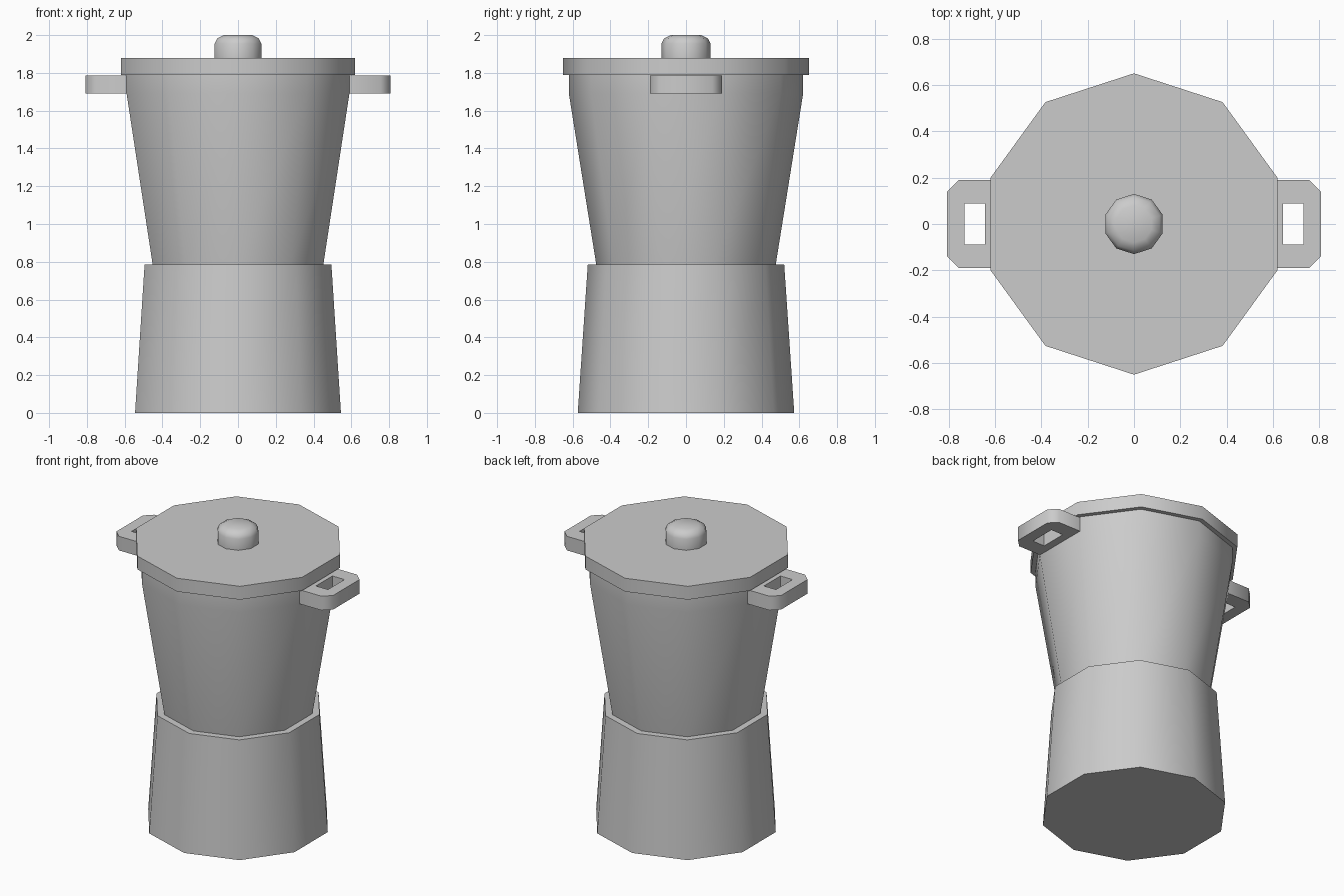
import bpy, bmesh, math

cube = bpy.data.objects.get("Cube")
if cube:
    bpy.data.objects.remove(cube)

metal = bpy.data.materials.new("brushed_grey_metal")
metal.use_nodes = True
GREY = (0.6, 0.6, 0.6, 1)
metal.diffuse_color = GREY
metal.node_tree.nodes["Principled BSDF"].inputs["Base Color"].default_value = GREY


def finish(name, bm):
    bmesh.ops.recalc_face_normals(bm, faces=bm.faces)
    mesh = bpy.data.meshes.new(name)
    bm.to_mesh(mesh)
    bm.free()
    mesh.materials.append(metal)
    obj = bpy.data.objects.new(name, mesh)
    bpy.context.collection.objects.link(obj)
    bpy.ops.object.select_all(action='DESELECT')
    obj.select_set(True)
    bpy.context.view_layer.objects.active = obj
    bpy.ops.object.shade_smooth_by_angle(angle=math.radians(50))
    return obj


def turned(name, profile, sides=10):
    """Closed ten-sided solid from (radius, height) pairs, corners on the y axis."""
    bm = bmesh.new()
    rings = []
    for r, z in profile:
        angles = [math.pi / 2 + math.tau * i / sides for i in range(sides)]
        rings.append([bm.verts.new((r * math.cos(a), r * math.sin(a), z)) for a in angles])
    for low, high in zip(rings, rings[1:]):
        for i in range(sides):
            j = (i + 1) % sides
            bm.faces.new((low[i], low[j], high[j], high[i]))
    bm.faces.new(rings[0])
    bm.faces.new(rings[-1])
    return finish(name, bm)


def handle(name, side):
    """Flat lug with clipped outer corners and a rectangular slot."""
    outer = [(0.58, -0.19), (0.755, -0.19), (0.807, -0.14),
             (0.807, 0.14), (0.755, 0.19), (0.58, 0.19)]
    slot = [(0.642, -0.088), (0.732, -0.088), (0.732, 0.088), (0.642, 0.088)]
    bm = bmesh.new()
    edges = []
    for loop in (outer, slot):
        verts = [bm.verts.new((side * x, y, 1.69)) for x, y in loop]
        edges += [bm.edges.new((v, verts[i - 1])) for i, v in enumerate(verts)]
    bmesh.ops.triangle_fill(bm, use_beauty=True, edges=edges)
    top = bmesh.ops.extrude_face_region(bm, geom=bm.faces[:], use_keep_orig=True)
    moved = [g for g in top["geom"] if isinstance(g, bmesh.types.BMVert)]
    bmesh.ops.translate(bm, verts=moved, vec=(0, 0, 0.095))
    return finish(name, bm)


# Body, lid and knob
turned("lower_chamber", [(0.573, 0), (0.52, 0.785)])
turned("upper_chamber", [(0.475, 0.785), (0.62, 1.69), (0.62, 1.79)])
turned("lid", [(0.65, 1.79), (0.65, 1.88)])
turned("lid_knob", [(0.13, 1.88), (0.13, 1.955), (0.116, 1.982), (0.08, 2.0)])

# Side handles
handle("left_handle", 1)
handle("right_handle", -1)
